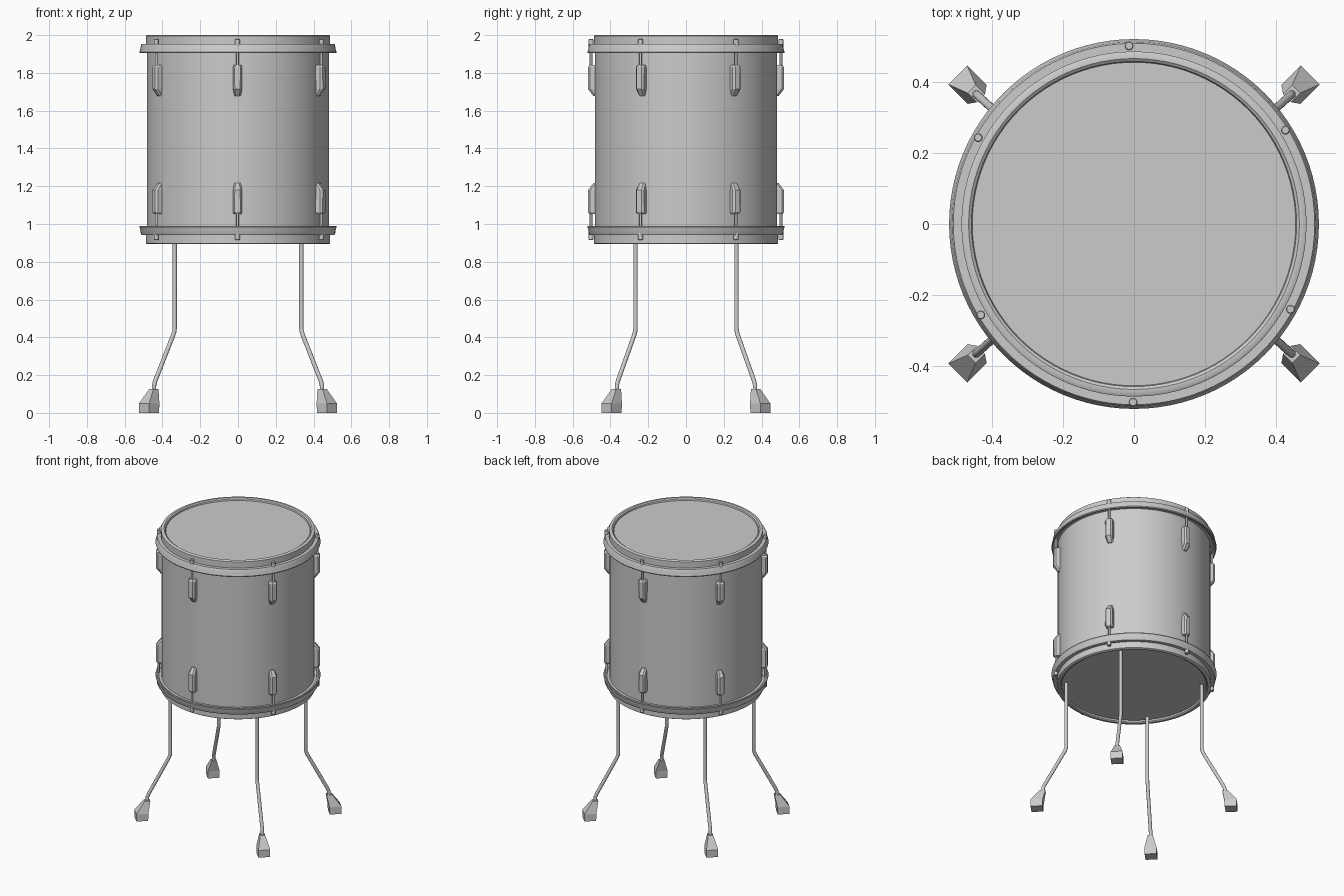
import bpy, bmesh
from math import sin, cos, pi, radians
from mathutils import Vector, Matrix

if "Cube" in bpy.data.objects:
    bpy.data.objects.remove(bpy.data.objects["Cube"])

MID = 1.447                     # mirror height of the drum body
LUG_ANGLES = [-90.3, -28.6, 31.8, 91.6, 151.0, -149.3]


def loft(name, rings, closed=False, smooth=True):
    """Skin a list of point rings; closed joins last ring to first, otherwise capped."""
    bm = bmesh.new()
    rows = [[bm.verts.new(p) for p in ring] for ring in rings]
    n = len(rows[0])
    pairs = list(zip(rows, rows[1:])) + ([(rows[-1], rows[0])] if closed else [])
    for a, b in pairs:
        for i in range(n):
            j = (i + 1) % n
            bm.faces.new((a[i], a[j], b[j], b[i]))
    if not closed:
        bm.faces.new(rows[0])
        bm.faces.new(rows[-1])
    bmesh.ops.recalc_face_normals(bm, faces=bm.faces)
    mesh = bpy.data.meshes.new(name)
    bm.to_mesh(mesh)
    bm.free()
    ob = bpy.data.objects.new(name, mesh)
    bpy.context.collection.objects.link(ob)
    if smooth:
        bpy.ops.object.select_all(action='DESELECT')
        ob.select_set(True)
        bpy.context.view_layer.objects.active = ob
        bpy.ops.object.shade_smooth_by_angle(angle=radians(35))
    return ob


def circle(r, z, x=0, y=0, n=96):
    return [(x + r * cos(2 * pi * i / n), y + r * sin(2 * pi * i / n), z) for i in range(n)]


# Shell
loft("shell", [circle(0.483, 0.94), circle(0.483, 1.955)])

# Hoop cross-section (radius, height): rounded rim, collar, flared flange
HOOP = [(0.456, 1.982), (0.459, 1.994), (0.467, 2.0), (0.481, 2.0), (0.487, 1.996),
        (0.487, 1.953), (0.510, 1.953), (0.514, 1.947), (0.517, 1.925), (0.522, 1.911),
        (0.520, 1.905), (0.513, 1.905), (0.500, 1.915), (0.470, 1.915), (0.456, 1.93)]

for end, flip in (("top", False), ("bottom", True)):
    def h(z):
        return 2 * MID - z if flip else z

    loft(end + "_hoop", [circle(r, h(z)) for r, z in HOOP], closed=True)
    loft(end + "_head", [circle(0.459, h(1.94)), circle(0.459, h(1.984))])

    for k, deg in enumerate(LUG_ANGLES):
        rot = Matrix.Rotation(radians(deg), 3, 'Z')

        # Tapered lug with chamfered outer face: (height, outer radius, half width)
        rings = []
        for z, r, w in ((1.841, 0.512, 0.020), (1.830, 0.519, 0.025),
                        (1.715, 0.519, 0.024), (1.677, 0.490, 0.017)):
            pts = [(0.47, -w), (r - 0.012, -w), (r, -w * 0.6),
                   (r, w * 0.6), (r - 0.012, w), (0.47, w)]
            rings.append([rot @ Vector((a, b, h(z))) for a, b in pts])
        loft(f"{end}_lug_{k + 1}", rings, smooth=False)

        # Tension rod and its screw cap
        p = rot @ Vector((0.503, 0, 0))
        loft(f"{end}_rod_{k + 1}", [circle(0.007, h(z), p.x, p.y, 12) for z in (1.82, 1.95)])
        loft(f"{end}_rod_cap_{k + 1}",
             [circle(r, h(z), p.x, p.y, 16)
              for r, z in ((0.0125, 1.94), (0.0125, 1.976), (0.010, 1.979))])

# Legs: straight tube, bend, splayed lower part, foot
PATH = [(0.335, 0.267, 0.93), (0.335, 0.267, 0.45), (0.337, 0.269, 0.433),
        (0.342, 0.273, 0.415), (0.438, 0.360, 0.170), (0.444, 0.365, 0.150),
        (0.446, 0.366, 0.100)]
# Foot sections: height, inner and outer radial offset, half width
FOOT = [(0, -0.0375, 0.0375, 0.0375), (0.05, -0.040, 0.0375, 0.0375),
        (0.127, -0.055, -0.018, 0.016)]
S = 0.5 ** 0.5

for side, sx in (("left", -1), ("right", 1)):
    for face, sy in (("front", -1), ("back", 1)):
        # Rings stay perpendicular to the path
        path = [Vector(p) for p in PATH]
        rings = []
        for i, p in enumerate(path):
            d = (path[min(i + 1, len(path) - 1)] - path[max(i - 1, 0)]).normalized()
            q = Vector((0, 0, -1)).rotation_difference(d)
            rings.append([((p + q @ Vector(c)) * Vector((1, 1, 1)).length / 3 ** 0.5)
                          for c in circle(0.0115, 0, n=16)])
        rings = [[(v.x * sx, v.y * sy, v.z) for v in ring] for ring in rings]
        loft(f"{face}_{side}_leg", rings)

        rings = []
        for z, u0, u1, w in FOOT:
            uv = [(u0, -w), (u1, -w), (u1, w), (u0, w)]
            rings.append([(sx * (0.471 + S * (u - v)), sy * (0.394 + S * (u + v)), z)
                          for u, v in uv])
        loft(f"{face}_{side}_foot", rings, smooth=False)
